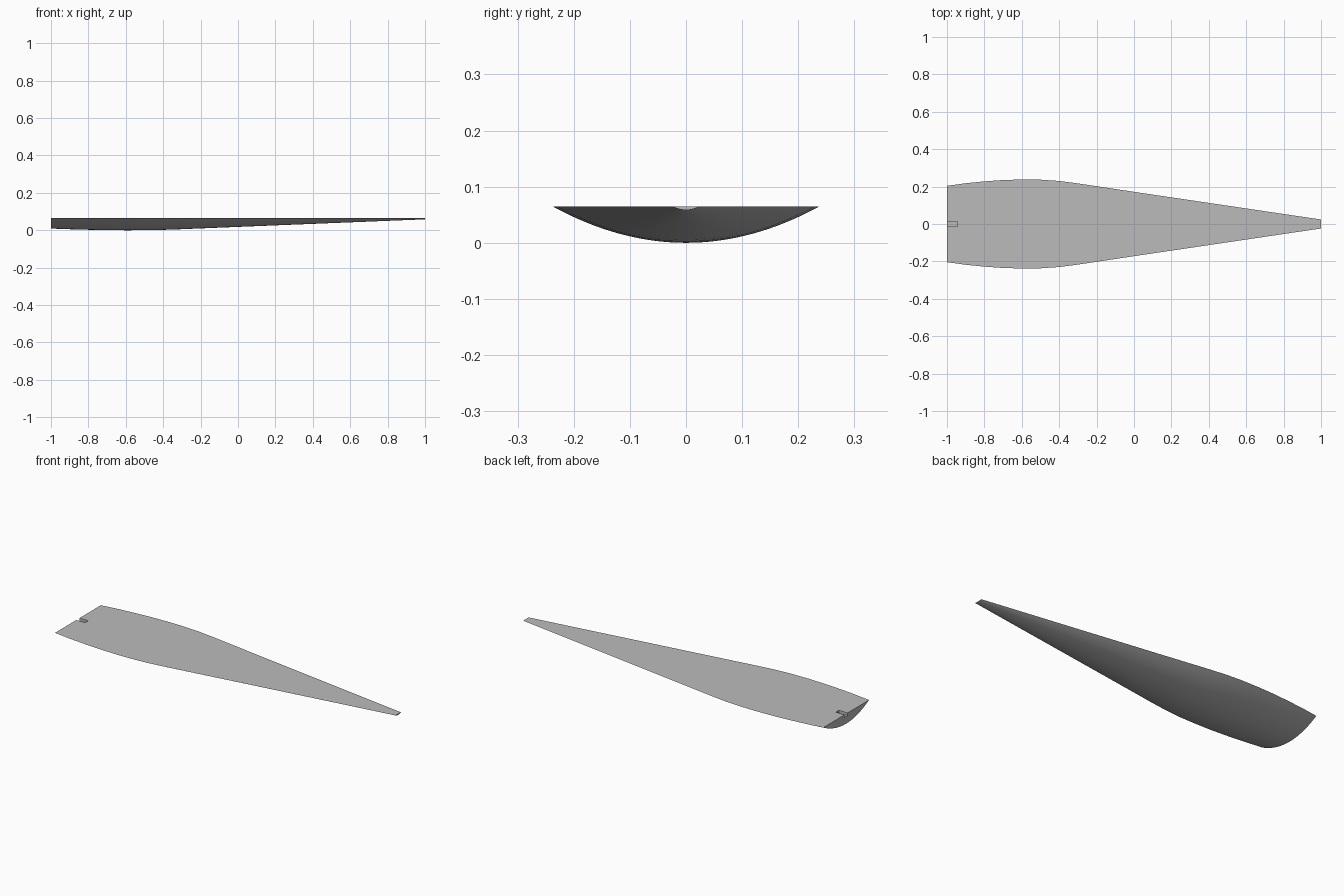
import bpy
import bmesh
import math

cube = bpy.data.objects.get("Cube")
if cube:
    bpy.data.objects.remove(cube, do_unlink=True)

TOP = 0.065      # height of the flat face
SEGMENTS = 32    # steps across the curved underside

grey = bpy.data.materials.new("plain grey")
grey.use_nodes = True
colour = (0.5, 0.5, 0.5, 1)
grey.diffuse_color = colour
grey.node_tree.nodes["Principled BSDF"].inputs["Base Color"].default_value = colour

# Half width along the length: rounded shoulder, then a straight taper
STATIONS = [(-1, .204), (-.9, .218), (-.8, .228), (-.7, .235), (-.6, .238),
            (-.5, .237), (-.4, .230), (-.3, .217), (-.2, .202), (-.1, .187),
            (0, .172), (.25, .135), (.5, .098), (.75, .061), (1, .024)]


def section(bm, x, half):
    """Shallow bow-shaped cross-section, from one rim to the other."""
    depth = TOP * half / 0.238
    ring = []
    for i in range(SEGMENTS + 1):
        t = 2 * i / SEGMENTS - 1
        ring.append(bm.verts.new((x, half * t, TOP - depth * (1 - t * t))))
    return ring


# Blade: curved underside, flat top and closed ends
bm = bmesh.new()
rings = [section(bm, x, half) for x, half in STATIONS]
for a, b in zip(rings, rings[1:]):
    for i in range(SEGMENTS):
        bm.faces.new((a[i], a[i + 1], b[i + 1], b[i]))
bm.faces.new([r[0] for r in rings] + [r[-1] for r in reversed(rings)])
bm.faces.new(rings[0])
bm.faces.new(rings[-1])
bmesh.ops.recalc_face_normals(bm, faces=bm.faces)
mesh = bpy.data.meshes.new("blade")
bm.to_mesh(mesh)
bm.free()
mesh.materials.append(grey)
blade = bpy.data.objects.new("blade", mesh)
bpy.context.collection.objects.link(blade)

# Small open slot in the top of the wide end
bpy.ops.mesh.primitive_cube_add(size=1, location=(-1, 0, TOP))
cutter = bpy.context.object
cutter.name = "slot_cutter"
cutter.scale = (0.11, 0.028, 0.03)
cutter.hide_render = True
cutter.data.materials.append(grey)

bpy.ops.object.select_all(action='DESELECT')
blade.select_set(True)
bpy.context.view_layer.objects.active = blade
cut = blade.modifiers.new("slot", 'BOOLEAN')
cut.operation = 'DIFFERENCE'
cut.solver = 'EXACT'
cut.object = cutter
bpy.ops.object.modifier_apply(modifier=cut.name)
bpy.data.objects.remove(cutter, do_unlink=True)

# Smooth underside, crisp rim
bpy.ops.object.shade_smooth_by_angle(angle=math.radians(12))
